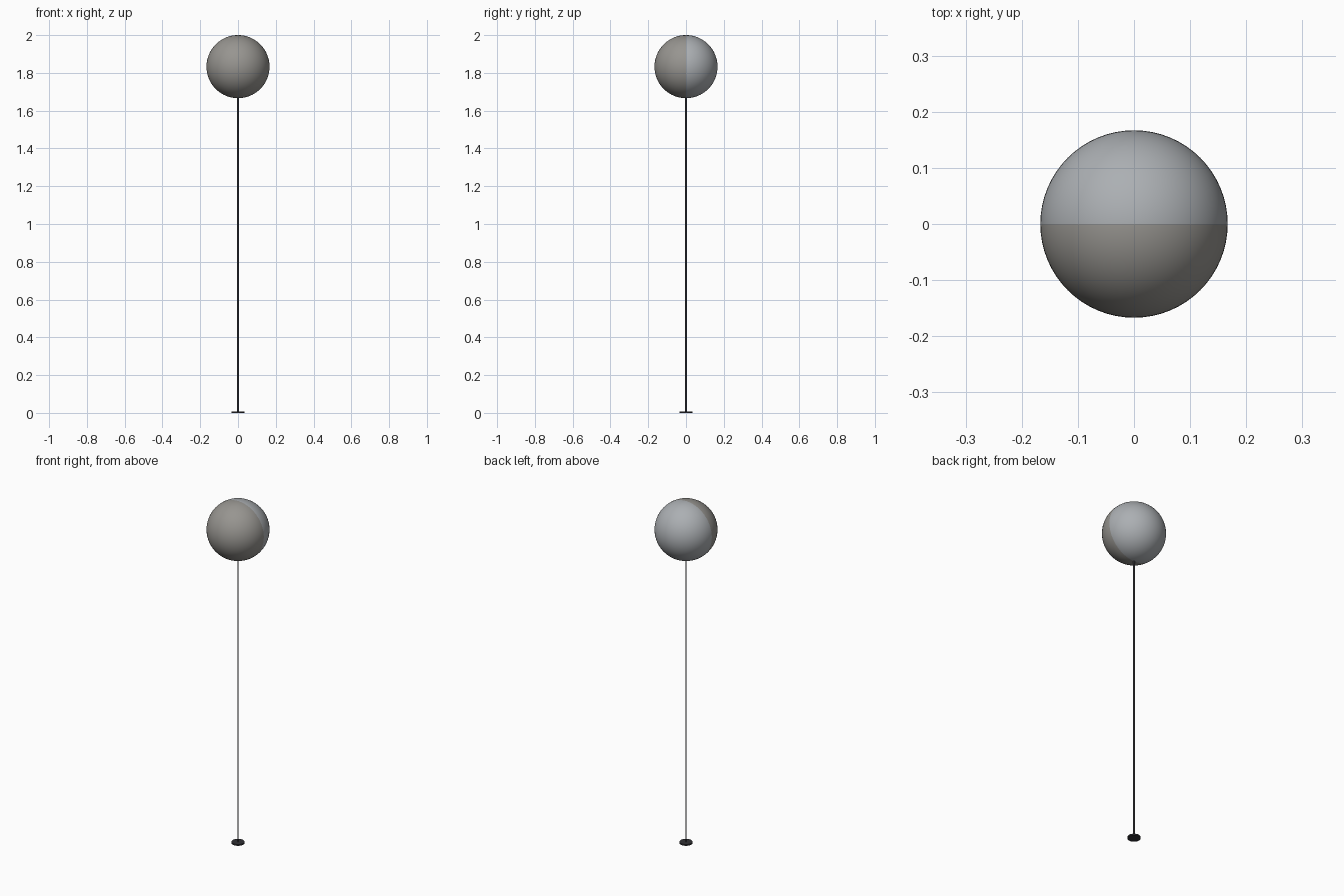
import bpy
import math

if "Cube" in bpy.data.objects:
    bpy.data.objects.remove(bpy.data.objects["Cube"])

R = 0.167            # globe radius
TOP = 2.0            # overall height


def material(name, rgb):
    m = bpy.data.materials.new(name)
    m.diffuse_color = (*rgb, 1.0)
    m.use_nodes = True
    m.node_tree.nodes["Principled BSDF"].inputs["Base Color"].default_value = m.diffuse_color
    return m


def cylinder(name, radius, z0, z1, sides, mat):
    bpy.ops.mesh.primitive_cylinder_add(vertices=sides, radius=radius, depth=z1 - z0,
                                        location=(0, 0, (z0 + z1) / 2))
    ob = bpy.context.object
    ob.name = name
    ob.data.materials.append(mat)
    bpy.ops.object.shade_smooth_by_angle(angle=math.radians(40))
    return ob


dark = material("dark_metal", (0.03, 0.03, 0.035))
pole_grey = material("pole_grey", (0.09, 0.09, 0.10))
warm = material("warm_grey", (0.31, 0.30, 0.28))
cool = material("cool_grey", (0.41, 0.43, 0.45))

# Foot disc and slender pole running up into the globe
cylinder("base_disc", 0.035, 0.0, 0.008, 48, dark)
cylinder("pole", 0.004, 0.004, TOP - 2 * R + 0.02, 16, pole_grey)

# Globe: warm front half, cool back half
bpy.ops.mesh.primitive_uv_sphere_add(segments=64, ring_count=32, radius=R,
                                     location=(0, 0, TOP - R))
globe = bpy.context.object
globe.name = "globe"
globe.data.materials.append(warm)
globe.data.materials.append(cool)
for face in globe.data.polygons:
    face.material_index = 1 if face.center.y > 0 else 0
bpy.ops.object.shade_smooth()
